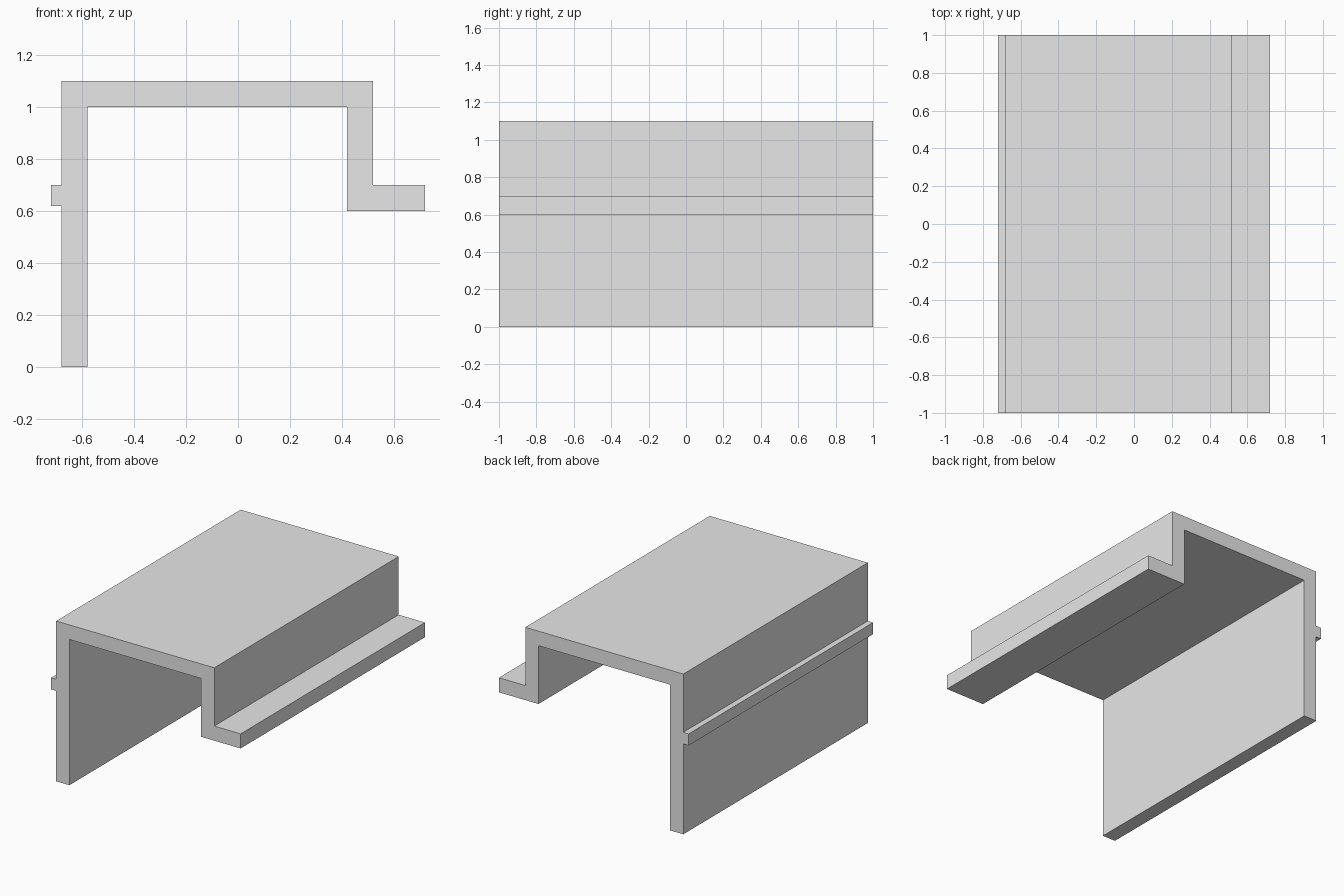
import bpy
import bmesh

cube = bpy.data.objects.get("Cube")
if cube:
    bpy.data.objects.remove(cube, do_unlink=True)

# Single plain grey
grey = bpy.data.materials.new("light_grey")
grey.use_nodes = True
colour = (0.8, 0.8, 0.8, 1)
grey.diffuse_color = colour
grey.node_tree.nodes["Principled BSDF"].inputs["Base Color"].default_value = colour

LENGTH = 2.0
WALL = 0.1
LEFT, RIGHT = -0.68, 0.52      # outer faces of the two walls
TOP, LEDGE = 1.1, 0.7          # upper faces of the roof and the flange
RIB_OUT, RIB_LOW, FLANGE_OUT = -0.72, 0.62, 0.72

# Cross-section: tall wall with rib, roof, short wall, outward flange
profile = [
    (LEFT, 0), (LEFT + WALL, 0), (LEFT + WALL, TOP - WALL),
    (RIGHT - WALL, TOP - WALL), (RIGHT - WALL, LEDGE - WALL),
    (FLANGE_OUT, LEDGE - WALL), (FLANGE_OUT, LEDGE),
    (RIGHT, LEDGE), (RIGHT, TOP), (LEFT, TOP),
    (LEFT, LEDGE), (RIB_OUT, LEDGE), (RIB_OUT, RIB_LOW), (LEFT, RIB_LOW),
]

# Extrude the section along the length
bm = bmesh.new()
section = bm.faces.new([bm.verts.new((x, -LENGTH / 2, z)) for x, z in profile])
result = bmesh.ops.extrude_face_region(bm, geom=[section], use_keep_orig=True)
moved = [v for v in result["geom"] if isinstance(v, bmesh.types.BMVert)]
bmesh.ops.translate(bm, verts=moved, vec=(0, LENGTH, 0))
bmesh.ops.recalc_face_normals(bm, faces=bm.faces)

mesh = bpy.data.meshes.new("channel_profile")
bm.to_mesh(mesh)
bm.free()
mesh.materials.append(grey)
channel = bpy.data.objects.new("channel_profile", mesh)
bpy.context.collection.objects.link(channel)
